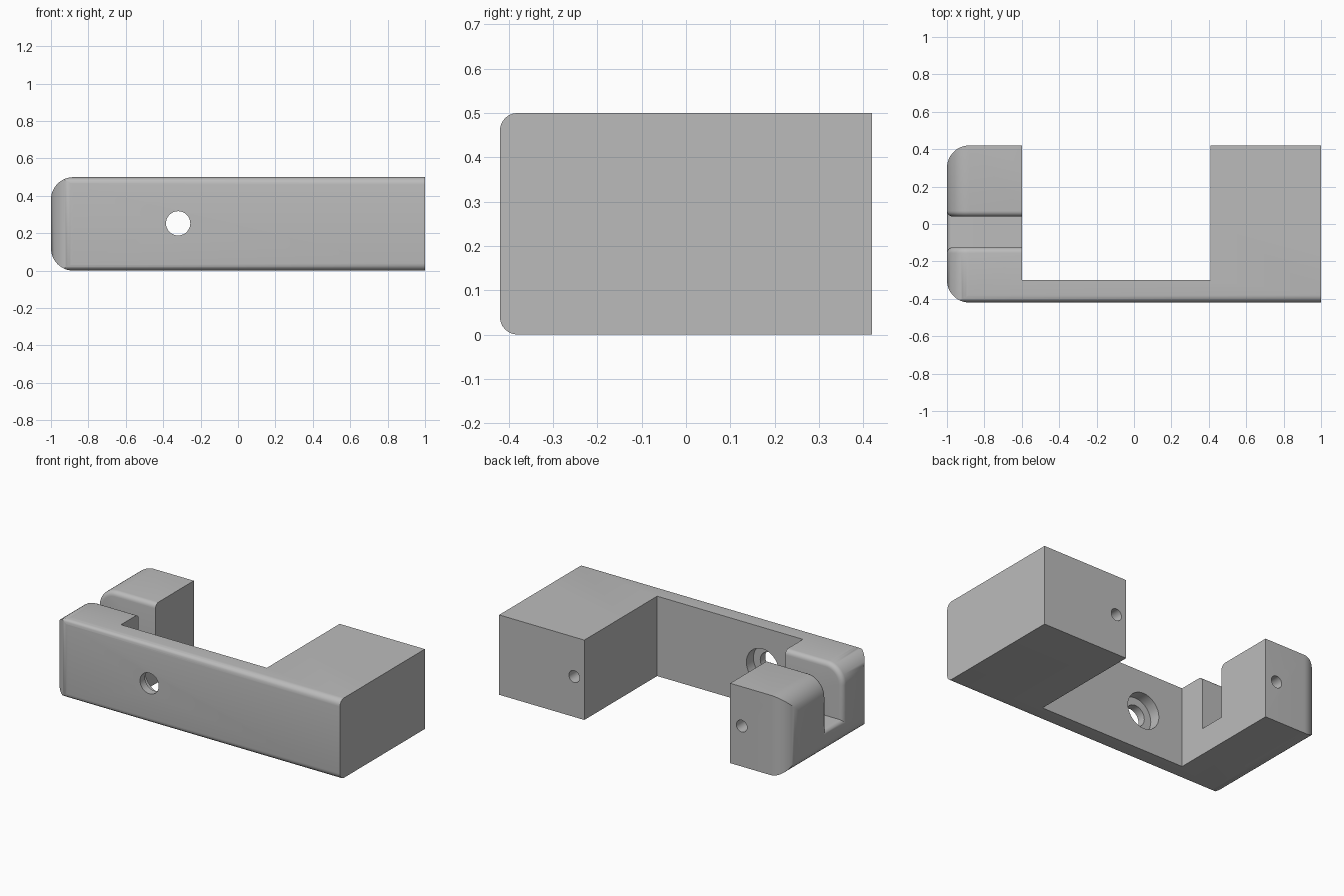
import bpy, bmesh, math
from mathutils import Vector

if "Cube" in bpy.data.objects:
    bpy.data.objects.remove(bpy.data.objects["Cube"], do_unlink=True)

grey = bpy.data.materials.new("plain_grey")
grey.use_nodes = True
grey.diffuse_color = (0.5, 0.5, 0.5, 1)
grey.node_tree.nodes["Principled BSDF"].inputs["Base Color"].default_value = (0.5, 0.5, 0.5, 1)

# position of (u, v, w) for an extrusion along each axis
AXES = {"X": lambda u, v, w: (w, u, v),
        "Y": lambda u, v, w: (u, w, v),
        "Z": lambda u, v, w: (u, v, w)}


def rounded(corners, steps=12):
    """Outline through corners (u, v, radius), right-angled corners rounded."""
    out = []
    for i, (u, v, r) in enumerate(corners):
        p = Vector((u, v))
        if r == 0:
            out.append(p)
            continue
        a = (Vector(corners[i - 1][:2]) - p).normalized() * r
        b = (Vector(corners[(i + 1) % len(corners)][:2]) - p).normalized() * r
        for k in range(steps + 1):
            t = math.pi / 2 * k / steps
            out.append(p + a * (1 - math.sin(t)) + b * (1 - math.cos(t)))
    return out


def circle(u, v, r, n=32):
    return [(u + r * math.cos(math.tau * k / n), v + r * math.sin(math.tau * k / n)) for k in range(n)]


def prism(name, outline, axis, lo, hi):
    bm = bmesh.new()
    rings = [[bm.verts.new(AXES[axis](p[0], p[1], w)) for p in outline] for w in (lo, hi)]
    for ring in rings:
        bm.faces.new(ring)
    n = len(outline)
    for i in range(n):
        j = (i + 1) % n
        bm.faces.new((rings[0][i], rings[0][j], rings[1][j], rings[1][i]))
    bmesh.ops.recalc_face_normals(bm, faces=bm.faces)
    mesh = bpy.data.meshes.new(name)
    bm.to_mesh(mesh)
    bm.free()
    mesh.materials.append(grey)
    ob = bpy.data.objects.new(name, mesh)
    bpy.context.collection.objects.link(ob)
    return ob


def combine(target, tool, operation):
    mod = target.modifiers.new("cut", "BOOLEAN")
    mod.operation, mod.solver, mod.object = operation, "EXACT", tool
    bpy.context.view_layer.objects.active = target
    bpy.ops.object.modifier_apply(modifier=mod.name)
    bpy.data.objects.remove(tool, do_unlink=True)


# U-shaped body, trimmed by the rounded front and side outlines
body = prism("bracket_body", rounded([
    (-1, -0.42, 0.12), (1, -0.42, 0), (1, 0.42, 0), (0.41, 0.42, 0),
    (0.41, -0.3, 0), (-0.6, -0.3, 0), (-0.6, 0.42, 0), (-1, 0.42, 0.12)]), "Z", -0.1, 0.6)
front = rounded([(-1, 0, 0.12), (1.2, 0, 0), (1.2, 0.5, 0), (-1, 0.5, 0.12)])
combine(body, prism("front_trim", front, "Y", -1, 1), "INTERSECT")
side = rounded([(-0.42, 0, 0.04), (0.7, 0, 0), (0.7, 0.5, 0), (-0.42, 0.5, 0.04)], 6)
combine(body, prism("side_trim", side, "X", -2, 2), "INTERSECT")

# slot across the narrow end
Y0, Y1, FLOOR = -0.125, 0.04, 0.165
slot = [(Y0, FLOOR), (Y1, FLOOR), (Y1, 0.8), (Y0, 0.8)]
combine(body, prism("slot_cutter", slot, "X", -1.3, -0.5), "DIFFERENCE")

# rounded lips around the outer mouth of the slot
bm = bmesh.new()
bm.from_mesh(body.data)
bmesh.ops.remove_doubles(bm, verts=bm.verts, dist=0.0001)


def near(a, b):
    return abs(a - b) < 0.001


def on_lip(e):
    a, b = (v.co for v in e.verts)
    wall = any(near(a.y, y) and near(b.y, y) for y in (Y0, Y1))
    inner = near(a.x, -0.6) and near(b.x, -0.6)
    floor = near(a.z, FLOOR) and near(b.z, FLOOR)
    mouth = floor and near(a.x, -1) and near(b.x, -1)
    return mouth or (wall and not inner and not floor and min(a.z, b.z) > FLOOR - 0.001)


bmesh.ops.bevel(bm, geom=[e for e in bm.edges if on_lip(e)], offset=0.03, offset_type="OFFSET",
                segments=5, profile=0.5, affect="EDGES", clamp_overlap=False)
bm.to_mesh(body.data)
bm.free()

# stepped hole through the front wall, blind pin holes in the back faces
for name, x, r, lo, hi in (("bore", -0.32, 0.065, -0.6, -0.2),
                           ("counterbore", -0.32, 0.112, -0.37, -0.2),
                           ("pin_hole_left", 0.48, 0.037, 0.12, 0.6),
                           ("pin_hole_right", -0.68, 0.037, 0.12, 0.6)):
    combine(body, prism(name, circle(x, 0.253, r), "Y", lo, hi), "DIFFERENCE")

bpy.ops.object.select_all(action="DESELECT")
body.select_set(True)
bpy.context.view_layer.objects.active = body
bpy.ops.object.shade_smooth_by_angle(angle=math.radians(30))
